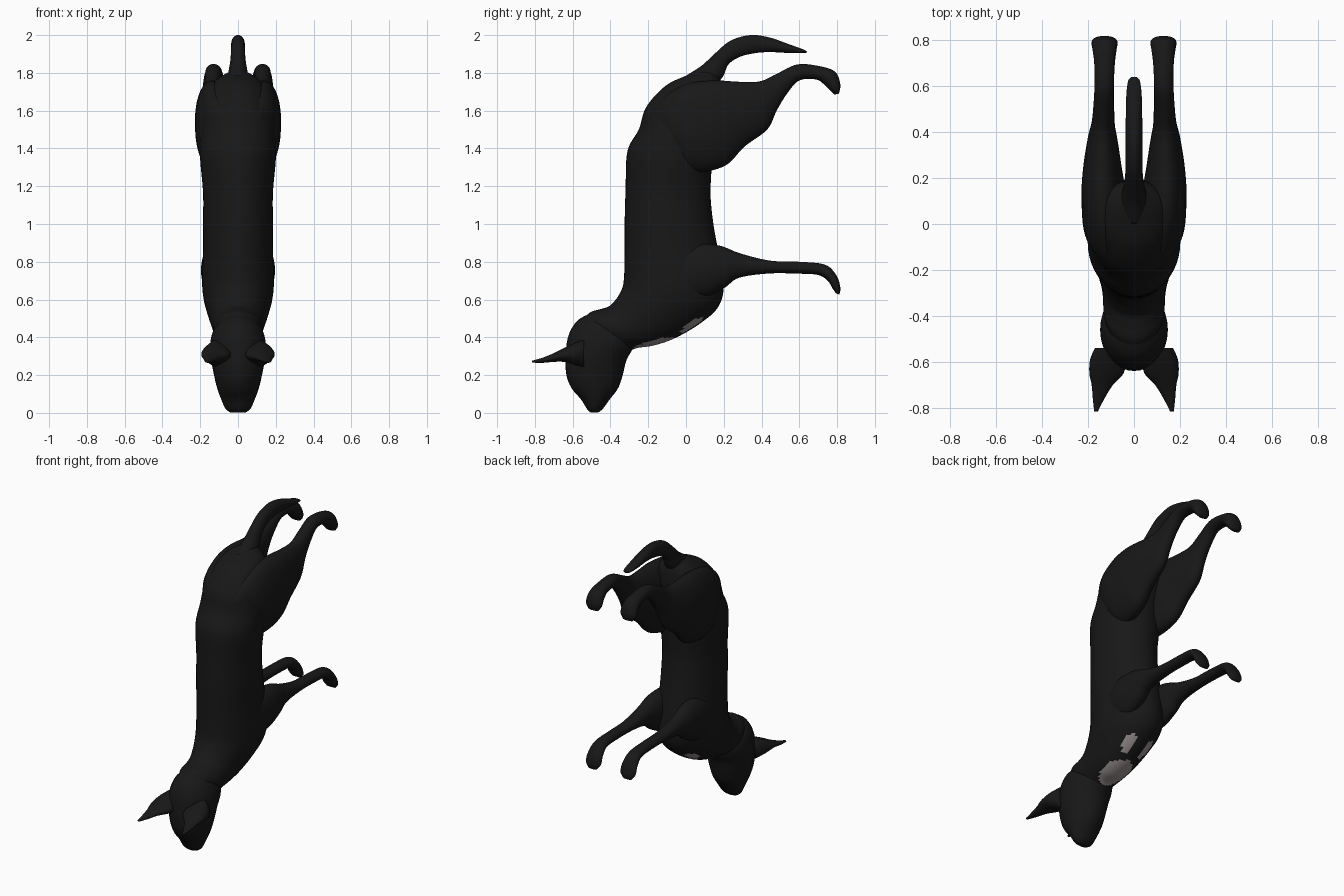
import bpy, bmesh, math
from mathutils import Vector


def material(name, rgb):
    m = bpy.data.materials.new(name)
    m.diffuse_color = (*rgb, 1)
    return m


black = material("black_fur", (0.009, 0.009, 0.009))
white = material("pale_fur", (0.33, 0.29, 0.29))


def smooth_path(rings, steps):
    """Catmull-Rom interpolation of ring parameters."""
    out = []
    n = len(rings)
    for i in range(n - 1):
        p = [rings[max(i - 1, 0)], rings[i], rings[i + 1], rings[min(i + 2, n - 1)]]
        for s in range(steps):
            t = s / steps
            out.append([0.5 * (2 * b + (c - a) * t + (2 * a - 5 * b + 4 * c - d) * t * t
                               + (3 * b - a - 3 * c + d) * t ** 3)
                        for a, b, c, d in zip(*p)])
    return out + [list(rings[-1])]


def loft(name, rings, side=1, segs=32, steps=6):
    """Ring = (y0, z0, y1, z1, centre x, half width): two outline points and a width."""
    bm = bmesh.new()
    loops = []
    for y0, z0, y1, z1, cx, hw in smooth_path(rings, steps):
        mid = Vector((side * cx, (y0 + y1) / 2, (z0 + z1) / 2))
        arm = Vector((0, (y1 - y0) / 2, (z1 - z0) / 2))
        wide = Vector((hw, 0, 0))
        loops.append([bm.verts.new(mid + arm * math.cos(a) + wide * math.sin(a))
                      for a in (2 * math.pi * k / segs for k in range(segs))])
    for a, b in zip(loops, loops[1:]):
        for k in range(segs):
            j = (k + 1) % segs
            bm.faces.new((a[k], a[j], b[j], b[k]))
    bm.faces.new(loops[0])
    bm.faces.new(loops[-1])
    bmesh.ops.recalc_face_normals(bm, faces=bm.faces)
    me = bpy.data.meshes.new(name)
    bm.to_mesh(me)
    bm.free()
    for p in me.polygons:
        p.use_smooth = True
    me.materials.append(black)
    ob = bpy.data.objects.new(name, me)
    bpy.context.collection.objects.link(ob)
    return ob


# Torso and neck, from rump down to the head
torso = loft("torso", [
    (.10, 1.82, .18, 1.77, 0, .05), (.0, 1.785, .19, 1.72, 0, .12),
    (-.11, 1.73, .19, 1.62, 0, .165), (-.21, 1.62, .16, 1.50, 0, .19),
    (-.25, 1.50, .14, 1.40, 0, .20), (-.31, 1.385, .135, 1.29, 0, .20),
    (-.32, 1.18, .13, 1.15, 0, .185), (-.325, 1.0, .145, 1.0, 0, .185),
    (-.325, .865, .17, .86, 0, .185), (-.33, .695, .20, .68, 0, .19),
    (-.355, .625, .17, .56, 0, .18), (-.385, .585, .07, .47, 0, .162),
    (-.41, .563, -.06, .395, 0, .145), (-.45, .55, -.17, .357, 0, .135),
    (-.51, .53, -.27, .34, 0, .13), (-.57, .47, -.33, .30, 0, .10)], segs=48, steps=8)

# Pale patches on the chest
torso.data.materials.append(white)
for p in torso.data.polygons:
    c = p.center
    if p.normal.y - p.normal.z < 0.4 or c.z > .56:
        continue
    big = (c.x / .085) ** 2 + ((c.y + .17) / .12) ** 2 < 1
    small = ((abs(c.x) - .065) / .03) ** 2 + ((c.y - .03) / .065) ** 2 < 1
    if big or small:
        p.material_index = 1

# Head, nose pointing down
loft("head", [
    (-.50, .53, -.37, .45, 0, .08), (-.575, .488, -.28, .40, 0, .125),
    (-.622, .41, -.28, .345, 0, .146), (-.638, .30, -.315, .28, 0, .143),
    (-.633, .20, -.335, .20, 0, .127), (-.605, .13, -.36, .13, 0, .110),
    (-.555, .07, -.405, .07, 0, .088), (-.525, .022, -.44, .022, 0, .066),
    (-.505, .002, -.465, .002, 0, .04)])

# Tail
loft("tail", [
    (.0, 1.785, .13, 1.70, 0, .065), (.085, 1.84, .195, 1.78, 0, .05),
    (.15, 1.90, .225, 1.845, 0, .04), (.235, 1.97, .285, 1.885, 0, .037),
    (.34, 2.0, .37, 1.905, 0, .036), (.44, 1.988, .45, 1.91, 0, .036),
    (.55, 1.95, .55, 1.905, 0, .034), (.62, 1.925, .62, 1.905, 0, .026),
    (.64, 1.914, .64, 1.908, 0, .01)])

hind = [
    (-.20, 1.58, -.08, 1.27, .09, .06), (-.12, 1.67, .06, 1.27, .115, .10),
    (.0, 1.74, .21, 1.31, .13, .098), (.14, 1.76, .31, 1.41, .137, .086),
    (.28, 1.753, .43, 1.50, .137, .066), (.39, 1.755, .48, 1.60, .135, .05),
    (.48, 1.795, .535, 1.69, .133, .044), (.59, 1.845, .60, 1.76, .13, .042),
    (.71, 1.835, .69, 1.765, .128, .045), (.79, 1.805, .735, 1.735, .128, .053),
    (.817, 1.74, .765, 1.705, .128, .056), (.81, 1.69, .785, 1.685, .128, .035)]
fore = [
    (-.12, .88, -.10, .62, .10, .07), (.06, .895, .08, .61, .115, .08),
    (.18, .885, .20, .66, .122, .068), (.285, .845, .28, .715, .125, .052),
    (.445, .806, .44, .738, .126, .042), (.60, .80, .60, .737, .127, .039),
    (.735, .785, .70, .73, .128, .043), (.795, .73, .75, .70, .128, .052),
    (.817, .665, .775, .66, .128, .054), (.812, .627, .795, .632, .128, .032)]
ear = [
    (-.54, .39, -.54, .24, .10, .07), (-.59, .37, -.59, .255, .112, .079),
    (-.65, .342, -.65, .27, .12, .074), (-.70, .316, -.70, .27, .138, .046),
    (-.76, .292, -.76, .265, .154, .025), (-.815, .276, -.815, .266, .165, .008)]

# Paired limbs and ears
for side, label in ((-1, "left"), (1, "right")):
    loft("hind_leg_" + label, hind, side)
    loft("front_leg_" + label, fore, side)
    loft("ear_" + label, ear, side)
